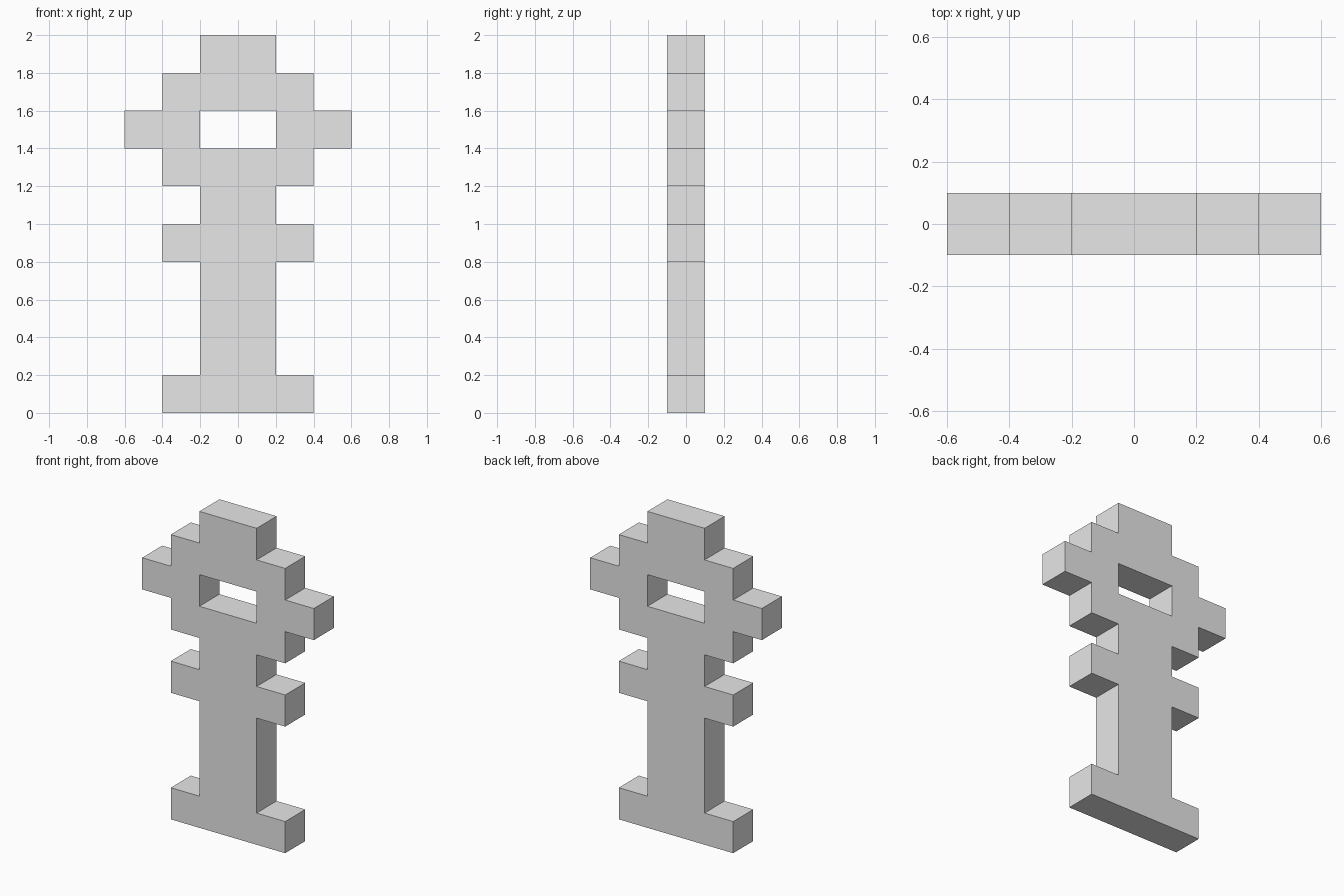
import bpy
import bmesh
from math import radians
from mathutils import Vector

default_cube = bpy.data.objects.get("Cube")
if default_cube:
    bpy.data.objects.remove(default_cube, do_unlink=True)

UNIT = 0.2  # side of one square block, also the thickness

# Right half of the key, bottom row first: '#' is a solid block
HALF_ROWS = [
    "##",               # foot
    "#", "#", "#",      # shaft
    "##",               # collar
    "#",                # neck
    "##", " ##", "##",  # ring with window and side lugs
    "#",                # crown
]

# Plain grey material
grey = bpy.data.materials.new("plain grey")
grey.use_nodes = True
colour = (0.8, 0.8, 0.8, 1)
grey.diffuse_color = colour
grey.node_tree.nodes["Principled BSDF"].inputs["Base Color"].default_value = colour

# Flat front silhouette, mirrored row by row
bm = bmesh.new()
front = -UNIT / 2
for row, half in enumerate(HALF_ROWS):
    for col, cell in enumerate(half):
        if cell != "#":
            continue
        for x in (col, -col - 1):
            corners = ((x, row), (x + 1, row), (x + 1, row + 1), (x, row + 1))
            bm.faces.new([bm.verts.new((cx * UNIT, front, cz * UNIT))
                          for cx, cz in corners])
bmesh.ops.remove_doubles(bm, verts=bm.verts, dist=0.001)

# Thicken to the back, keeping the front as a closing face
extruded = bmesh.ops.extrude_face_region(bm, geom=bm.faces[:], use_keep_orig=True)
back = [v for v in extruded["geom"] if isinstance(v, bmesh.types.BMVert)]
bmesh.ops.translate(bm, verts=back, vec=Vector((0, UNIT, 0)))

# Merge flat areas and make normals face outwards
bmesh.ops.recalc_face_normals(bm, faces=bm.faces)
bmesh.ops.dissolve_limit(bm, angle_limit=radians(1), verts=bm.verts, edges=bm.edges)

mesh = bpy.data.meshes.new("key_body")
bm.to_mesh(mesh)
bm.free()
mesh.materials.append(grey)
key = bpy.data.objects.new("key_body", mesh)
bpy.context.collection.objects.link(key)
